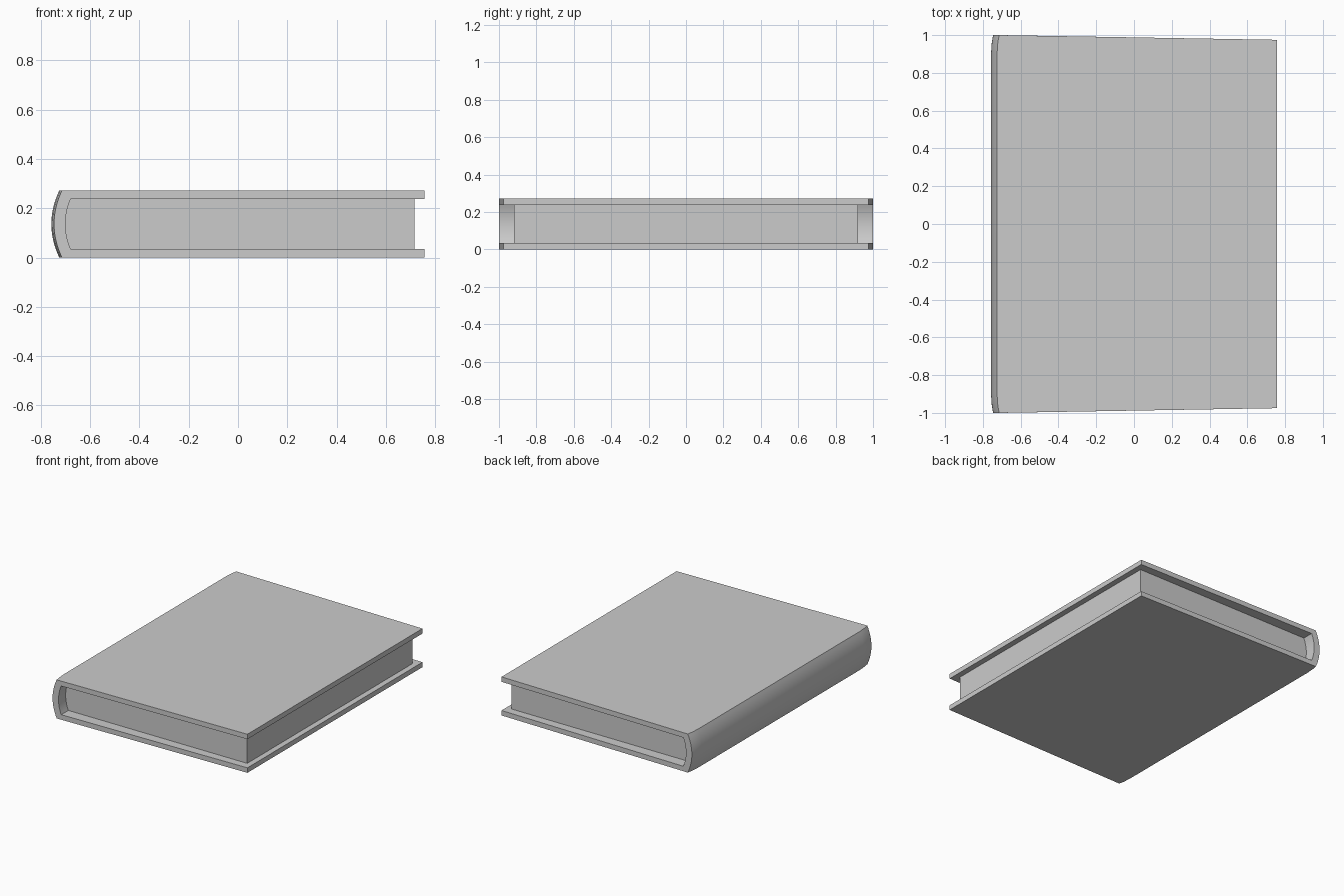
import bpy
import bmesh

if "Cube" in bpy.data.objects:
    bpy.data.objects.remove(bpy.data.objects["Cube"])

HEIGHT = 0.272
BOARD = 0.035
FORE_X = 0.756
PAGE_X = 0.716
PAGE_Y = 0.92
STEPS = 16


def arc(x_mid, x_end, z0, z1):
    """Points of a bulging spine curve, top to bottom."""
    pts = []
    for i in range(STEPS + 1):
        s = 1 - 2 * i / STEPS
        pts.append((x_mid + (x_end - x_mid) * s * s, (z0 + z1) / 2 + s * (z1 - z0) / 2))
    return pts


def make_object(name, bm):
    bmesh.ops.recalc_face_normals(bm, faces=bm.faces)
    mesh = bpy.data.meshes.new(name)
    bm.to_mesh(mesh)
    bm.free()
    obj = bpy.data.objects.new(name, mesh)
    bpy.context.collection.objects.link(obj)
    bpy.ops.object.select_all(action='DESELECT')
    obj.select_set(True)
    bpy.context.view_layer.objects.active = obj
    bpy.ops.object.shade_smooth_by_angle(angle=0.52)
    return obj


outer_arc = arc(-0.757, -0.725, 0, HEIGHT)
inner_arc = arc(-0.700, -0.679, BOARD, HEIGHT - BOARD)

# Cover: C-shaped section lofted along y, spine ends drawn in, boards tapering to the fore edge
outer = [(FORE_X, HEIGHT)] + outer_arc + [(FORE_X, 0)]
inner = [(FORE_X, HEIGHT - BOARD)] + inner_arc + [(FORE_X, BOARD)]
stations = [(-1, 0.011), (-0.96, 0.004), (-0.9, 0), (0.9, 0), (0.96, 0.004), (1, 0.011)]

bm = bmesh.new()


def ring_vert(x, z, y, pull):
    taper = 1 - 0.025 * max(0, (x + 0.71) / (FORE_X + 0.71))
    return bm.verts.new((x + (pull if x < -0.71 else 0), y * taper, z))


rings = [[ring_vert(x, z, y, pull) for x, z in outer + inner[::-1]] for y, pull in stations]
count = len(rings[0])
for a, b in zip(rings, rings[1:]):
    for i in range(count):
        j = (i + 1) % count
        bm.faces.new((a[i], a[j], b[j], b[i]))
for ring in (rings[0], rings[-1]):
    for i in range(count // 2 - 1):
        bm.faces.new((ring[i], ring[i + 1], ring[count - 2 - i], ring[count - 1 - i]))
make_object("cover", bm)

# Page block: fills the cover from the rounded spine to just short of the fore edge
bm = bmesh.new()
profile = [(PAGE_X, HEIGHT - BOARD)] + inner_arc + [(PAGE_X, BOARD)]
face = bm.faces.new([bm.verts.new((x, -PAGE_Y, z)) for x, z in profile])
ext = bmesh.ops.extrude_face_region(bm, geom=[face], use_keep_orig=True)
moved = [g for g in ext["geom"] if isinstance(g, bmesh.types.BMVert)]
bmesh.ops.translate(bm, verts=moved, vec=(0, 2 * PAGE_Y, 0))
make_object("page_block", bm)
